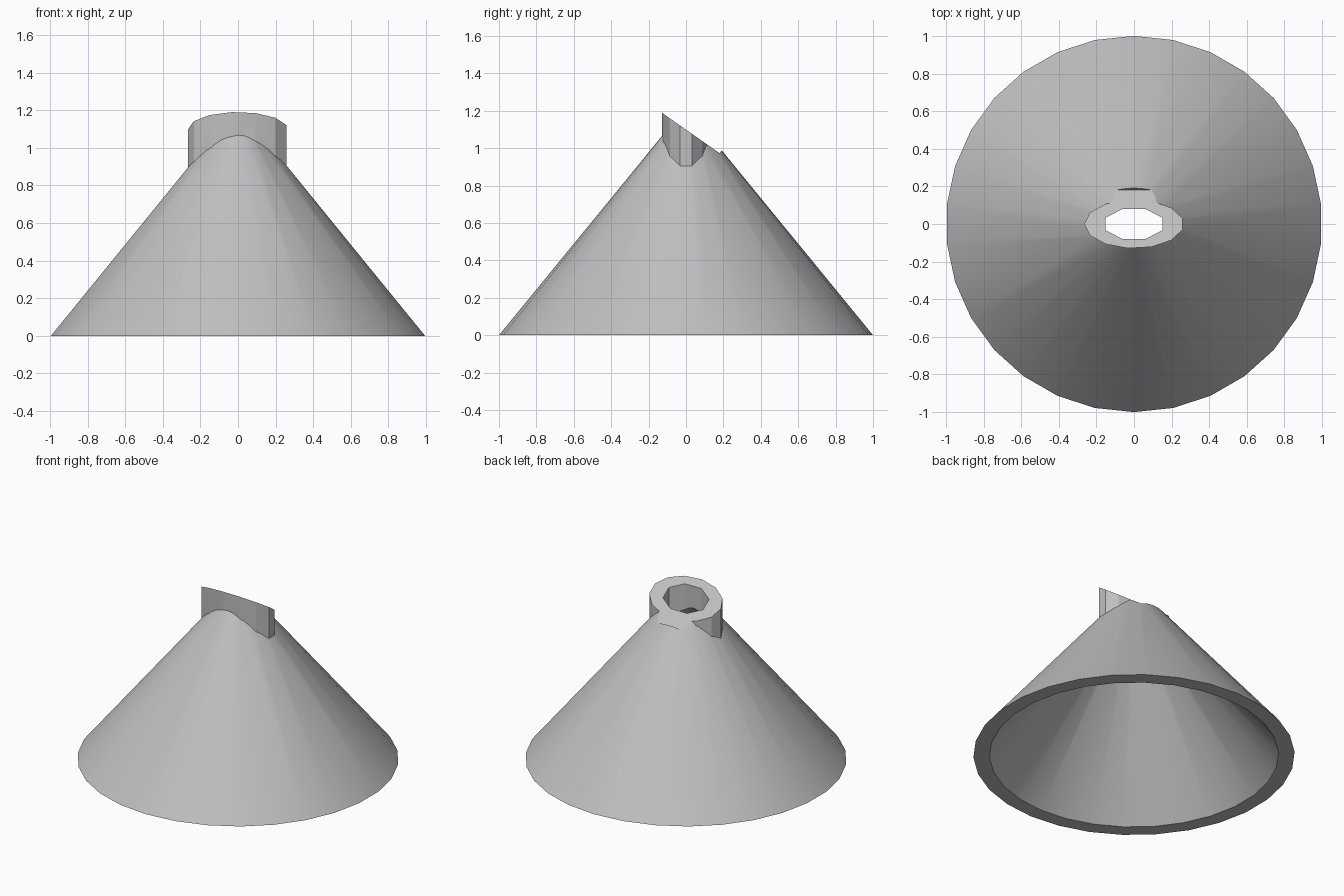
import bpy
import math
from mathutils import Matrix, Vector

cube = bpy.data.objects.get("Cube")
if cube:
    bpy.data.objects.remove(cube, do_unlink=True)

SLOPE = 1.222           # height of the cone over its radius
TILT = math.radians(35)

grey = bpy.data.materials.new("plain grey")
grey.use_nodes = True
colour = (0.52, 0.52, 0.52, 1)
grey.diffuse_color = colour
grey.node_tree.nodes["Principled BSDF"].inputs["Base Color"].default_value = colour


def solid(name, bottom, top):
    """Closed solid between two rings; a single top point makes a cone."""
    n = len(bottom)
    faces = [list(reversed(range(n)))]
    if len(top) == 1:
        faces += [[i, (i + 1) % n, n] for i in range(n)]
    else:
        faces += [[i, (i + 1) % n, n + (i + 1) % n, n + i] for i in range(n)]
        faces.append(list(range(n, 2 * n)))
    mesh = bpy.data.meshes.new(name)
    mesh.from_pydata(bottom + top, [], faces)
    mesh.materials.append(grey)
    obj = bpy.data.objects.new(name, mesh)
    bpy.context.collection.objects.link(obj)
    return obj


def ring(sides, rx, ry, z, start):
    turns = [start + math.tau * i / sides for i in range(sides)]
    return [Vector((rx * math.cos(a), ry * math.sin(a), z)) for a in turns]


def cone(name, radius, drop=0):
    wide = radius + drop / SLOPE
    return solid(name, ring(30, wide, wide, -drop, math.pi / 2),
                 [Vector((0, 0, radius * SLOPE))])


def prism(name, sides, rx, ry, low, high, start):
    return solid(name, ring(sides, rx, ry, low, start), ring(sides, rx, ry, high, start))


def combine(target, tool, operation):
    mod = target.modifiers.new(tool.name, "BOOLEAN")
    mod.operation, mod.solver, mod.object = operation, "EXACT", tool
    bpy.context.view_layer.objects.active = target
    bpy.ops.object.modifier_apply(modifier=mod.name)
    bpy.data.objects.remove(tool, do_unlink=True)


# Cone with an oval collar at its tip
funnel = cone("funnel", 1.0)
combine(funnel, prism("collar", 13, 0.265, 0.13, 0.6, 1.4, math.pi), "UNION")

# Hollow inside
combine(funnel, cone("hollow", 0.9, 0.1), "DIFFERENCE")

# Slanted cut across the collar, stopping just behind it
slab = solid("slanted_cut",
             [Vector(p) for p in ((-1, -1, 0), (1, -1, 0), (1, 0, 0), (-1, 0, 0))],
             [Vector(p) for p in ((-1, -1, 1), (1, -1, 1), (1, 0, 1), (-1, 0, 1))])
slab.data.transform(Matrix.Translation((0, 0.18, 0.973)) @ Matrix.Rotation(-TILT, 4, "X"))
combine(funnel, slab, "DIFFERENCE")

# Eight-sided oval opening
combine(funnel, prism("opening", 8, 0.165, 0.085, 0.5, 1.5, math.pi / 8), "DIFFERENCE")

# Smooth the cone, keep the rims crisp
bpy.ops.object.select_all(action="DESELECT")
funnel.select_set(True)
bpy.context.view_layer.objects.active = funnel
bpy.ops.object.shade_smooth_by_angle(angle=math.radians(20))
